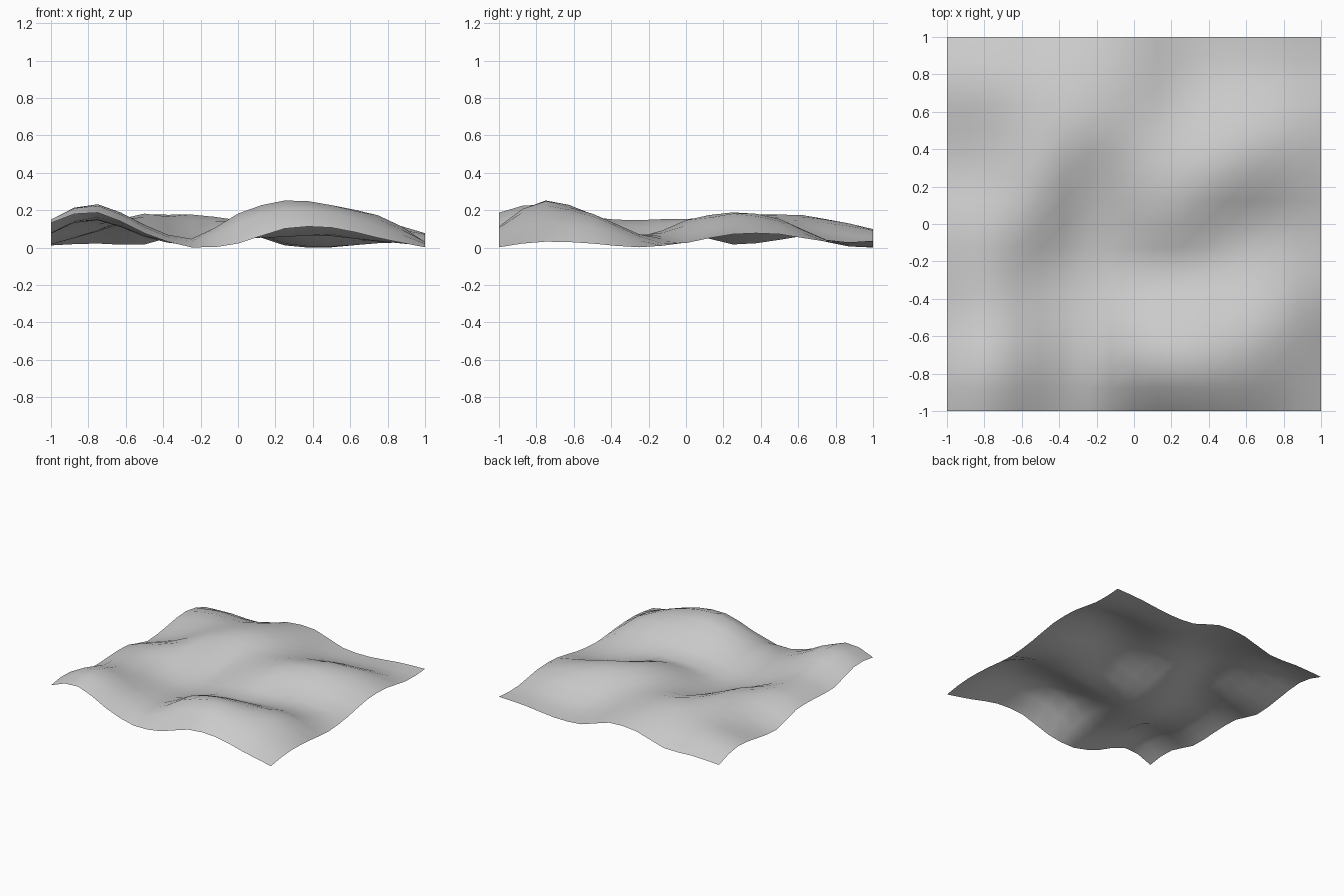
import bpy
import bmesh

cube = bpy.data.objects.get("Cube")
if cube:
    bpy.data.objects.remove(cube, do_unlink=True)

# Sculpting cage: heights in hundredths, one row per quarter unit from front to back
CAGE = [[float(h) for h in row.split()] for row in (
    "14 19.5 8.5 1 3 11 11.5 6 1",
    "15.5 24 13 5.5 19 26 23.5 16 4",
    "8.5 17 9 4.5 13.5 18 18.5 17.5 3",
    "9 15.5 6.5 2 5.5 6.5 8 7 1",
    "9 16 14 4 10.5 15.5 8.5 4 3.5",
    "2.5 10 19 10.5 14.5 19 19 13 8",
    "5 10 17 18.5 15.5 12.5 16 15 8",
    "8 12.5 12.5 16 14 5 4 5 4",
    "2 3 2.5 9.5 10 2 1 3.5 4.5",
)]
CELLS = 16


def smooth_sample(values, t):
    """Catmull-Rom interpolation along a row of evenly spaced values."""
    i = min(int(t), len(values) - 2)
    f = t - i
    first = 3 * (values[0] - values[1]) + values[2]
    last = 3 * (values[-1] - values[-2]) + values[-3]
    a, b, c, d = ([first] + values + [last])[i:i + 4]
    return b + f / 2 * (c - a + f * (2 * a - 5 * b + 4 * c - d
                                     + f * (3 * (b - c) + d - a)))


def ground_height(x, y):
    """Height of the rolling ground at a point of the square."""
    u, v = (x + 1) * 4, (y + 1) * 4
    return smooth_sample([smooth_sample(row, u) for row in CAGE], v) / 100


# Rolling ground sheet
bm = bmesh.new()
bmesh.ops.create_grid(bm, x_segments=CELLS, y_segments=CELLS, size=1)
for vert in bm.verts:
    vert.co.z = ground_height(vert.co.x, vert.co.y)
lowest = min(vert.co.z for vert in bm.verts)
for vert in bm.verts:
    vert.co.z -= lowest
for face in bm.faces:
    face.smooth = True

mesh = bpy.data.meshes.new("rolling_ground")
bm.to_mesh(mesh)
bm.free()
ground = bpy.data.objects.new("rolling_ground", mesh)
bpy.context.collection.objects.link(ground)

# Plain grey surface
grey = bpy.data.materials.new("light_grey")
grey.use_nodes = True
colour = (0.6, 0.6, 0.6, 1)
grey.diffuse_color = colour
grey.node_tree.nodes["Principled BSDF"].inputs["Base Color"].default_value = colour
mesh.materials.append(grey)
